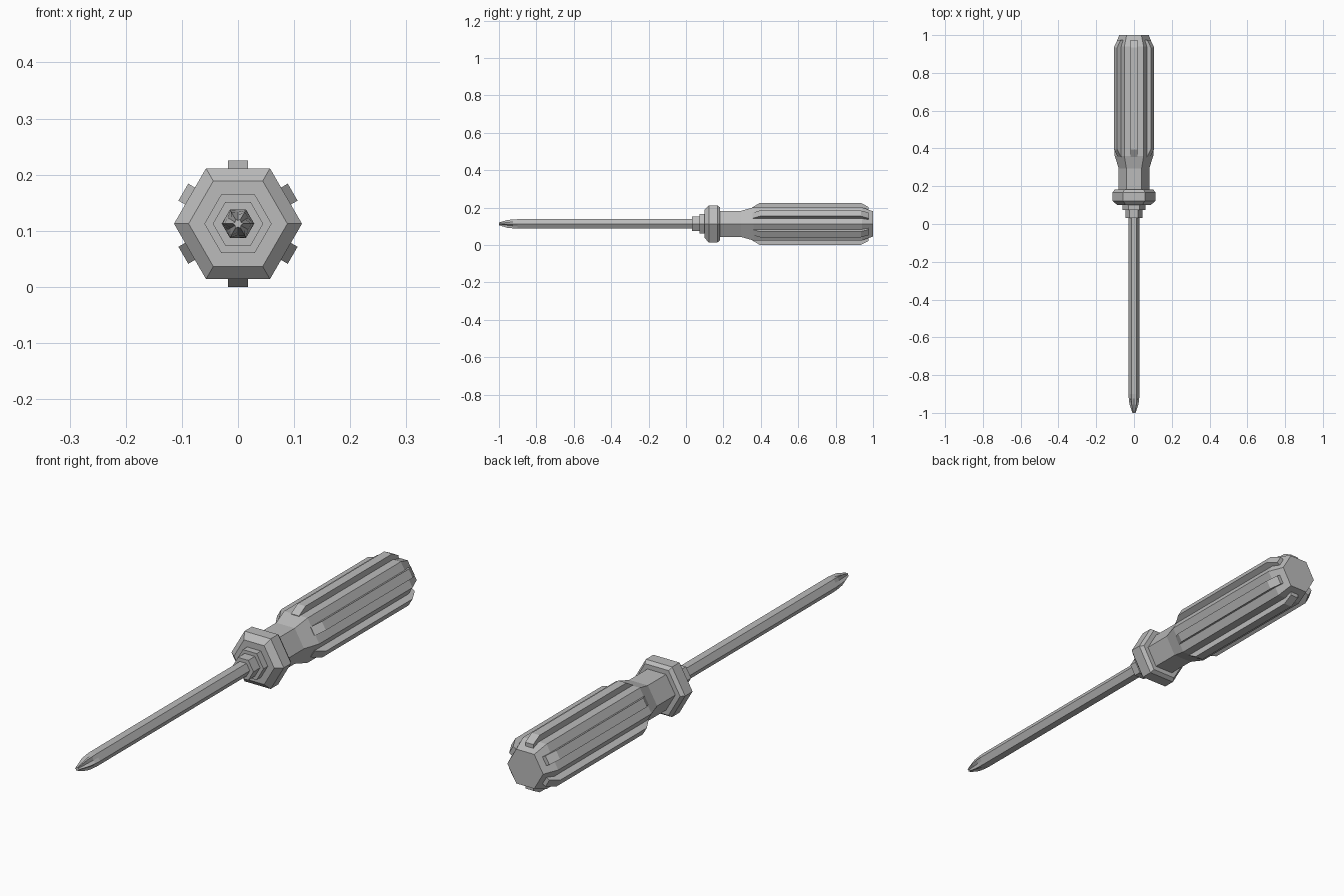
import bpy, bmesh
from math import cos, sin, pi, tau
from mathutils import Matrix

AXIS_Z = 0.1125

cube = bpy.data.objects.get("Cube")
if cube:
    bpy.data.objects.remove(cube, do_unlink=True)

grey = bpy.data.materials.new("plain grey")
grey.use_nodes = True
COLOUR = (0.5, 0.5, 0.5, 1)
grey.diffuse_color = COLOUR
grey.node_tree.nodes["Principled BSDF"].inputs["Base Color"].default_value = COLOUR


def finish(name, bm):
    bmesh.ops.recalc_face_normals(bm, faces=bm.faces)
    mesh = bpy.data.meshes.new(name)
    bm.to_mesh(mesh)
    bm.free()
    mesh.materials.append(grey)
    obj = bpy.data.objects.new(name, mesh)
    obj.location.z = AXIS_Z
    bpy.context.collection.objects.link(obj)
    return obj


def loft(name, sections):
    """Skin rings along y; each section is (y, corner radius[, mid-flat radius])."""
    bm = bmesh.new()
    rings = []
    for y, *radii in sections:
        n = 6 * len(radii)
        rings.append([bm.verts.new((radii[i % len(radii)] * cos(tau * i / n), y,
                                    radii[i % len(radii)] * sin(tau * i / n)))
                      for i in range(n)])
    for a, b in zip(rings, rings[1:]):
        for i in range(len(a)):
            j = (i + 1) % len(a)
            bm.faces.new((a[i], a[j], b[j], b[i]))
    bm.faces.new(rings[0])
    bm.faces.new(rings[-1])
    return finish(name, bm)


# Handle with narrow neck and chamfered butt
loft("handle", [(0.17, 0.081), (0.295, 0.081), (0.36, 0.102), (0.94, 0.102), (1.0, 0.078)])

# Guard collar and stepped ferrule
loft("collar", [(0.1, 0.088), (0.122, 0.114), (0.168, 0.114), (0.182, 0.102)])
loft("ferrule_base", [(0.073, 0.06), (0.105, 0.06)])
loft("ferrule_tip", [(0.032, 0.045), (0.08, 0.045)])

# Hexagonal shaft
loft("shaft", [(-0.9, 0.029), (0.04, 0.029)])

# Fluted driving tip
loft("fluted_tip", [(-0.9, 0.029, 0.0251), (-0.925, 0.0275, 0.021),
                    (-0.955, 0.024, 0.015), (-1.0, 0.009, 0.006)])

# Six grip ribs, one on each flat of the handle
RIB_PROFILE = [(0.355, 0.06), (0.355, 0.089), (0.395, 0.1125),
               (0.935, 0.1125), (0.975, 0.091), (0.975, 0.06)]
for k in range(6):
    bm = bmesh.new()
    sides = [[bm.verts.new((x, y, z)) for y, z in RIB_PROFILE] for x in (-0.0175, 0.0175)]
    for side in sides:
        bm.faces.new(side)
    for i in range(len(RIB_PROFILE)):
        j = (i + 1) % len(RIB_PROFILE)
        bm.faces.new((sides[0][i], sides[0][j], sides[1][j], sides[1][i]))
    bm.transform(Matrix.Rotation(k * pi / 3, 4, 'Y'))
    finish(f"grip_rib_{k + 1}", bm)
